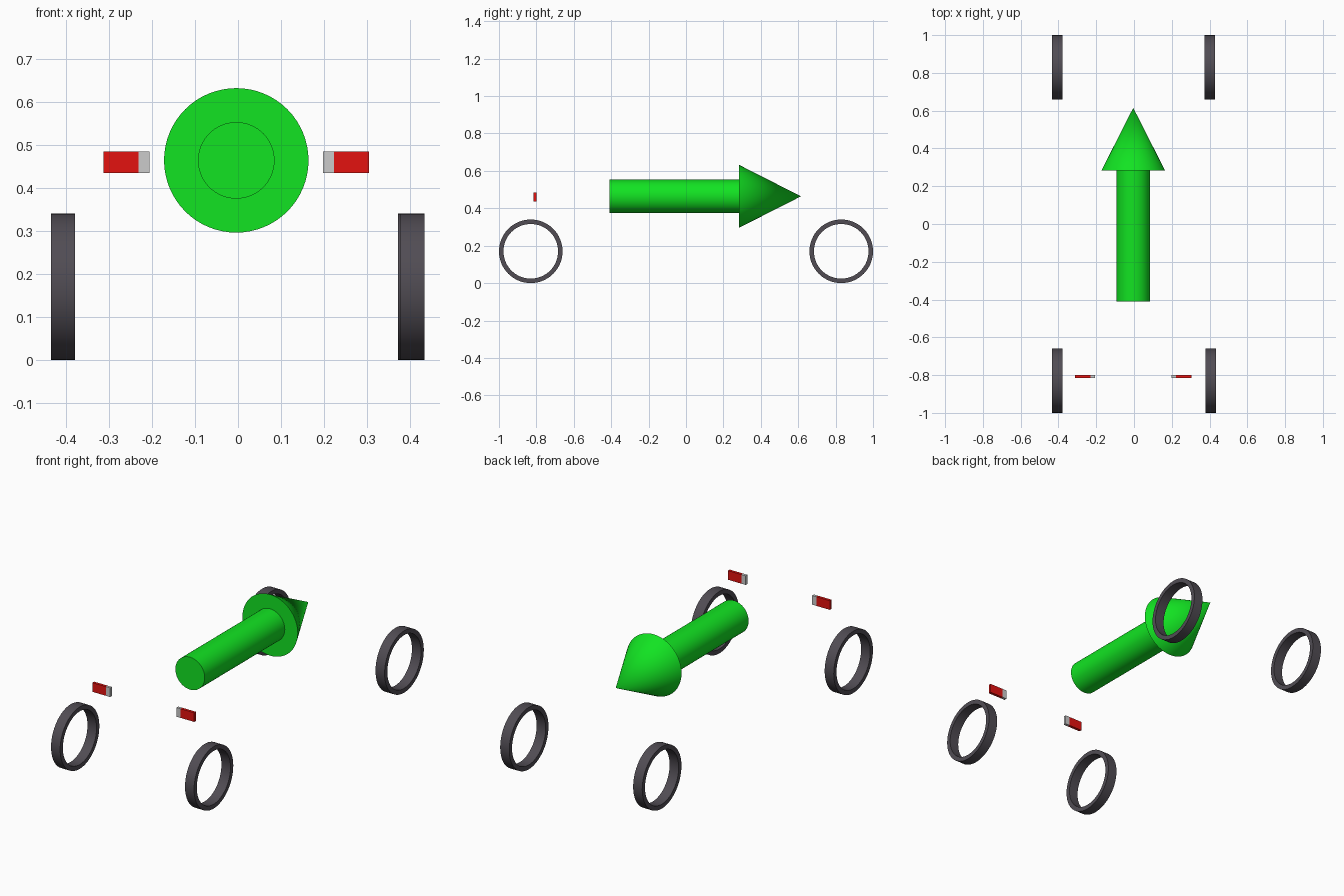
import bpy, bmesh, math
from mathutils import Matrix

if "Cube" in bpy.data.objects:
    bpy.data.objects.remove(bpy.data.objects["Cube"])


def material(name, rgb):
    m = bpy.data.materials.new(name)
    m.diffuse_color = (*rgb, 1)
    m.use_nodes = True
    m.node_tree.nodes["Principled BSDF"].inputs["Base Color"].default_value = m.diffuse_color
    return m


rubber = material("dark_rubber", (0.082, 0.073, 0.088))
green = material("green", (0.006, 0.77, 0.016))
red = material("red", (0.77, 0.006, 0.005))


def lathe(name, profile, axis, loc, mat, segments=64, closed=False):
    """Revolve (radius, distance along axis) points around the X or Y axis."""
    bm = bmesh.new()
    verts = [bm.verts.new((r, 0, h)) for r, h in profile]
    pairs = list(zip(verts, verts[1:]))
    if closed:
        pairs.append((verts[-1], verts[0]))
    edges = [bm.edges.new(p) for p in pairs]
    bmesh.ops.spin(bm, geom=verts + edges, axis=(0, 0, 1), cent=(0, 0, 0),
                   angle=math.tau, steps=segments, use_duplicate=False)
    bmesh.ops.remove_doubles(bm, verts=bm.verts, dist=1e-5)
    turn = Matrix.Rotation(math.pi / 2, 4, 'Y') if axis == 'X' else Matrix.Rotation(-math.pi / 2, 4, 'X')
    bm.transform(turn)
    bmesh.ops.recalc_face_normals(bm, faces=bm.faces)
    mesh = bpy.data.meshes.new(name)
    bm.to_mesh(mesh)
    bm.free()
    mesh.materials.append(mat)
    ob = bpy.data.objects.new(name, mesh)
    ob.location = loc
    bpy.context.collection.objects.link(ob)
    bpy.ops.object.select_all(action='DESELECT')
    ob.select_set(True)
    bpy.context.view_layer.objects.active = ob
    bpy.ops.object.shade_smooth_by_angle(angle=math.radians(35))
    return ob


def box(name, lo, hi, mat=None):
    bpy.ops.mesh.primitive_cube_add(size=1, location=[(a + b) / 2 for a, b in zip(lo, hi)])
    ob = bpy.context.object
    ob.name = name
    ob.scale = [b - a for a, b in zip(lo, hi)]
    if mat:
        ob.data.materials.append(mat)
    return ob


# Four open tyre rings
R, RI, W = 0.17, 0.146, 0.0275
tyre = [(RI, -W), (R, -W), (R, W), (RI, W)]
for name, x, y in (("front_left", -0.407, -0.83), ("front_right", 0.406, -0.83),
                   ("back_left", -0.407, 0.83), ("back_right", 0.400, 0.83)):
    lathe(name + "_tyre", tyre, 'X', (x, y, R), rubber, closed=True)

# Direction arrow: shaft and conical head
lathe("arrow_shaft", [(0, -0.41), (0.089, -0.41), (0.089, 0.284), (0, 0.284)],
      'Y', (-0.004, 0, 0.464), green)
lathe("arrow_head", [(0, 0.284), (0.168, 0.284), (0, 0.615)],
      'Y', (-0.004, 0, 0.464), green)

# Pair of lamps: red outer lens and grey inner lens
for side, s in (("left", -1), ("right", 1)):
    def lamp(name, a, b, mat=None):
        x0, x1 = sorted((s * a - 0.004, s * b - 0.004))
        box(f"{side}_{name}", (x0, -0.815, 0.435), (x1, -0.8, 0.485), mat)
    lamp("red_lens", 0.227, 0.309, red)
    lamp("clear_lens", 0.202, 0.227)
